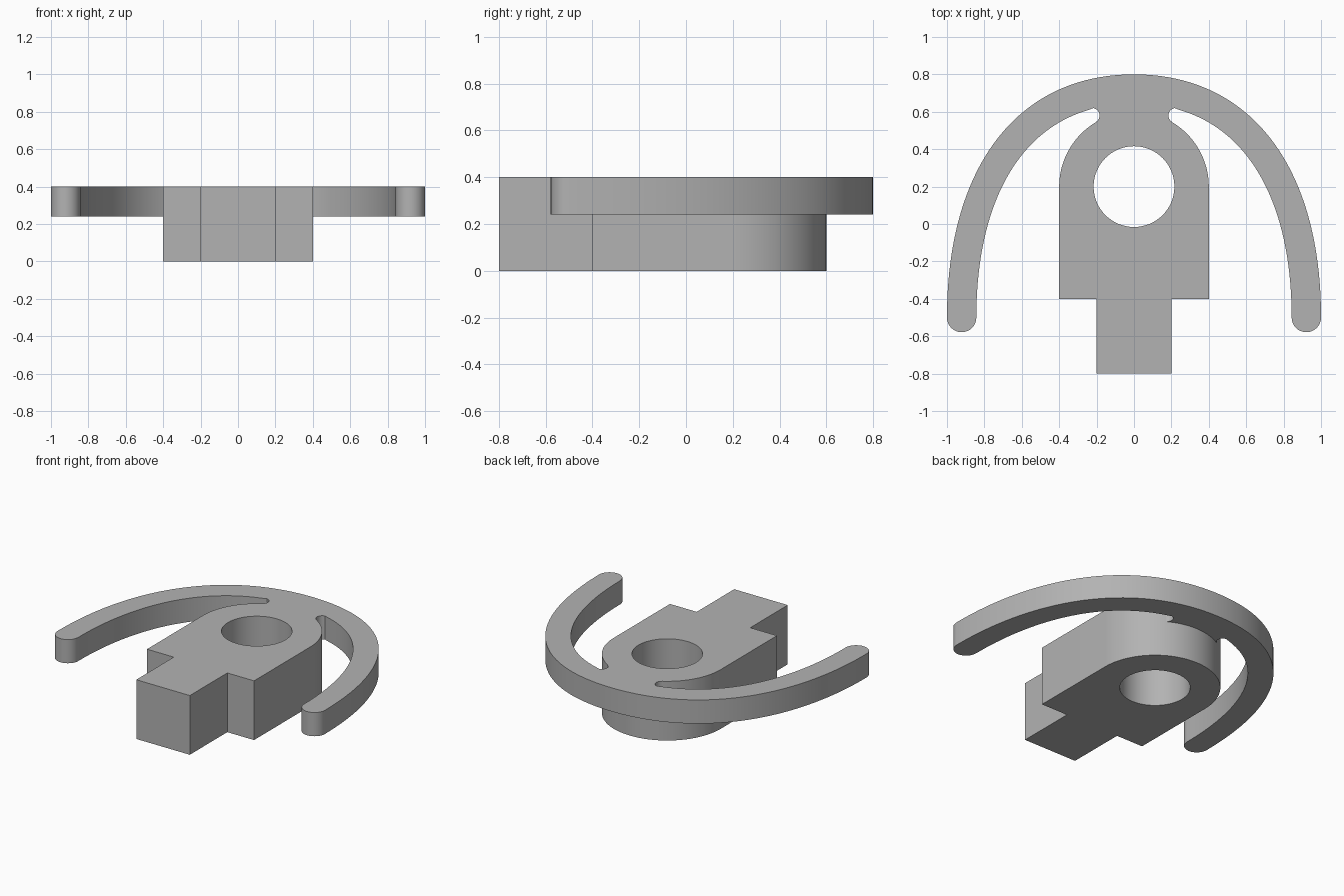
import bpy, bmesh, math
from mathutils import Vector
from mathutils.geometry import interpolate_bezier

cube = bpy.data.objects.get("Cube")
if cube:
    bpy.data.objects.remove(cube, do_unlink=True)

grey = bpy.data.materials.new("plain_grey")
grey.use_nodes = True
colour = (0.45, 0.45, 0.45, 1)
grey.diffuse_color = colour
grey.node_tree.nodes["Principled BSDF"].inputs["Base Color"].default_value = colour


def arc(cx, cy, r, start, end, steps):
    angles = [math.radians(start + (end - start) * i / steps) for i in range(steps + 1)]
    return [Vector((cx + r * math.cos(a), cy + r * math.sin(a))) for a in angles]


def mirrored(half):
    """Close a right-hand outline with its mirror image."""
    return half + [Vector((-p.x, p.y)) for p in reversed(half) if abs(p.x) > 1e-5]


def prism(name, outline, low, high):
    bm = bmesh.new()
    face = bm.faces.new([bm.verts.new((p.x, p.y, low)) for p in outline])
    top = bmesh.ops.extrude_face_region(bm, geom=[face])["geom"]
    bmesh.ops.translate(bm, vec=(0, 0, high - low),
                        verts=[v for v in top if isinstance(v, bmesh.types.BMVert)])
    bmesh.ops.recalc_face_normals(bm, faces=bm.faces)
    mesh = bpy.data.meshes.new(name)
    bm.to_mesh(mesh)
    bm.free()
    mesh.materials.append(grey)
    obj = bpy.data.objects.new(name, mesh)
    bpy.context.collection.objects.link(obj)
    return obj


def combine(target, other, operation):
    mod = target.modifiers.new(operation.lower(), 'BOOLEAN')
    mod.operation, mod.object, mod.solver = operation, other, 'EXACT'
    bpy.context.view_layer.objects.active = target
    bpy.ops.object.modifier_apply(modifier=mod.name)
    bpy.data.objects.remove(other, do_unlink=True)


HEIGHT, BOW_LOW, WIDTH = 0.4, 0.24, 0.157

# Body with a narrow stem at the front and a round back
stem = [Vector(p) for p in ((0.2, -0.8), (0.2, -0.4), (0.4, -0.4))]
body = prism("body", mirrored(stem + arc(0, 0.2, 0.4, 0, 90, 32)), 0, HEIGHT)

# Bow: curved outer edge, parallel inner edge, round tips and notches at the neck
outer = [p.xy for p in interpolate_bezier(
    Vector((1, -0.5, 0)), Vector((1, 0.31, 0)), Vector((0.62, 0.8, 0)), Vector((0, 0.8, 0)), 49)]
inner = []
for i, p in enumerate(outer[:-1]):
    along = outer[i + 1] - outer[max(i - 1, 0)]
    q = p + Vector((-along.y, along.x)).normalized() * WIDTH
    if q.x > 0.235:
        inner.append(q)
tip = arc(1 - WIDTH / 2, -0.5, WIDTH / 2, 180, 360, 16)
notch = arc(0.224, 0.58, 0.04, 100, 239, 14)
half = [Vector((0.15, 0.5))] + notch[::-1] + inner[:0:-1] + tip + outer[1:]
bow = prism("bow", mirrored(half), BOW_LOW, HEIGHT)
combine(body, bow, 'UNION')

# Round hole through the body
hole = prism("hole_cutter", arc(0, 0.2, 0.216, 0, 360, 64)[:-1], -0.1, 0.5)
hole.hide_render = True
combine(body, hole, 'DIFFERENCE')

body.name = "body_with_bow"
bpy.ops.object.select_all(action='DESELECT')
body.select_set(True)
bpy.context.view_layer.objects.active = body
bpy.ops.object.shade_smooth_by_angle(angle=math.radians(30))
